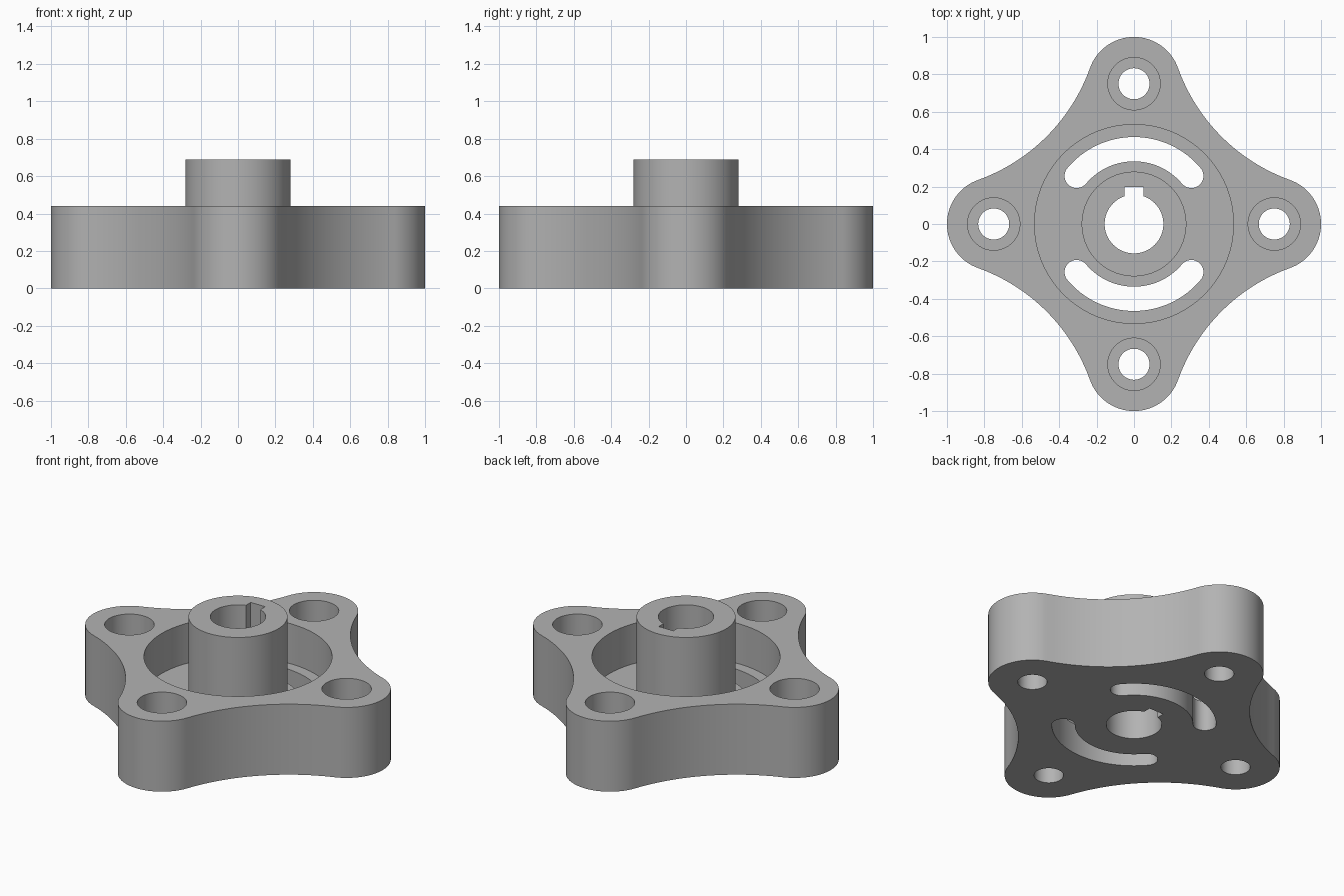
import bpy
import bmesh
from math import sin, cos, pi, radians, atan2, hypot

cube = bpy.data.objects.get("Cube")
if cube:
    bpy.data.objects.remove(cube, do_unlink=True)

# Main dimensions
PLATE_TOP, HUB_TOP, FLOOR = 0.44, 0.69, 0.19
HUB_R, BORE_R, RECESS_R = 0.28, 0.157, 0.532
LOBE_D, LOBE_R = 0.75, 0.25
BOLT_R, COUNTERBORE_R = 0.083, 0.14
SLOT_R, SLOT_HALF, SLOT_START = 0.4, 0.065, radians(40)
WAIST = 1.167  # x and y of the centres of the concave sides

metal = bpy.data.materials.new("grey metal")
metal.use_nodes = True
GREY = (0.45, 0.45, 0.45, 1)
metal.diffuse_color = GREY
metal.node_tree.nodes["Principled BSDF"].inputs["Base Color"].default_value = GREY


def arc(cx, cy, r, start, end, steps):
    return [(cx + r * cos(start + (end - start) * i / steps),
             cy + r * sin(start + (end - start) * i / steps)) for i in range(steps + 1)]


def prism(name, points, z0, z1):
    """Extrude a counter-clockwise outline from z0 to z1."""
    bm = bmesh.new()
    face = bm.faces.new([bm.verts.new((x, y, z0)) for x, y in points])
    top = bmesh.ops.extrude_face_region(bm, geom=[face])["geom"]
    bmesh.ops.translate(bm, vec=(0, 0, z1 - z0),
                        verts=[g for g in top if isinstance(g, bmesh.types.BMVert)])
    bmesh.ops.recalc_face_normals(bm, faces=bm.faces)
    mesh = bpy.data.meshes.new(name)
    bm.to_mesh(mesh)
    bm.free()
    mesh.materials.append(metal)
    obj = bpy.data.objects.new(name, mesh)
    bpy.context.scene.collection.objects.link(obj)
    return obj


def cylinder(name, r, z0, z1, x=0, y=0):
    return prism(name, arc(x, y, r, 0, 2 * pi, 72)[:-1], z0, z1)


def combine(target, tool, operation):
    bpy.context.view_layer.objects.active = target
    mod = target.modifiers.new(tool.name, "BOOLEAN")
    mod.object, mod.operation, mod.solver = tool, operation, "EXACT"
    bpy.ops.object.modifier_apply(modifier=mod.name)
    bpy.data.objects.remove(tool, do_unlink=True)


# Four-lobed outline: each lobe flows tangentially into a concave side
tilt = atan2(WAIST - LOBE_D, WAIST)
side_r = hypot(WAIST, WAIST - LOBE_D) - LOBE_R
quarter = arc(LOBE_D, 0, LOBE_R, tilt - pi / 2, pi / 2 - tilt, 32)
quarter += arc(WAIST, WAIST, side_r, 1.5 * pi - tilt, pi + tilt, 24)[1:-1]
outline = []
for k in range(4):
    c, s = round(cos(k * pi / 2)), round(sin(k * pi / 2))
    outline += [(c * x - s * y, s * x + c * y) for x, y in quarter]
flange = prism("lobed_flange", outline, 0, PLATE_TOP)

# Round recess with the hub standing in it
combine(flange, cylinder("recess", RECESS_R, FLOOR, 1), "DIFFERENCE")
combine(flange, cylinder("hub", HUB_R, FLOOR / 2, HUB_TOP), "UNION")

# Bore with keyway
combine(flange, cylinder("bore", BORE_R, -1, 1), "DIFFERENCE")
combine(flange, prism("keyway", [(-0.05, 0), (0.05, 0), (0.05, 0.197), (-0.05, 0.197)], -1, 1),
        "DIFFERENCE")

# Curved slots through the recess floor, front and back
for turn in (0, pi):
    a, b = SLOT_START + turn, pi - SLOT_START + turn
    slot = arc(0, 0, SLOT_R + SLOT_HALF, a, b, 40)
    slot += arc(SLOT_R * cos(b), SLOT_R * sin(b), SLOT_HALF, b, b + pi, 16)[1:-1]
    slot += arc(0, 0, SLOT_R - SLOT_HALF, b, a, 40)
    slot += arc(SLOT_R * cos(a), SLOT_R * sin(a), SLOT_HALF, a + pi, a + 2 * pi, 16)[1:-1]
    combine(flange, prism("slot", slot, -1, 1), "DIFFERENCE")

# Counterbored bolt hole in each lobe
for x, y in ((LOBE_D, 0), (0, LOBE_D), (-LOBE_D, 0), (0, -LOBE_D)):
    combine(flange, cylinder("bolt_hole", BOLT_R, -1, 1, x, y), "DIFFERENCE")
    combine(flange, cylinder("counterbore", COUNTERBORE_R, FLOOR, 1, x, y), "DIFFERENCE")

bpy.ops.object.select_all(action="DESELECT")
flange.select_set(True)
bpy.context.view_layer.objects.active = flange
bpy.ops.object.shade_smooth_by_angle(angle=radians(30))
